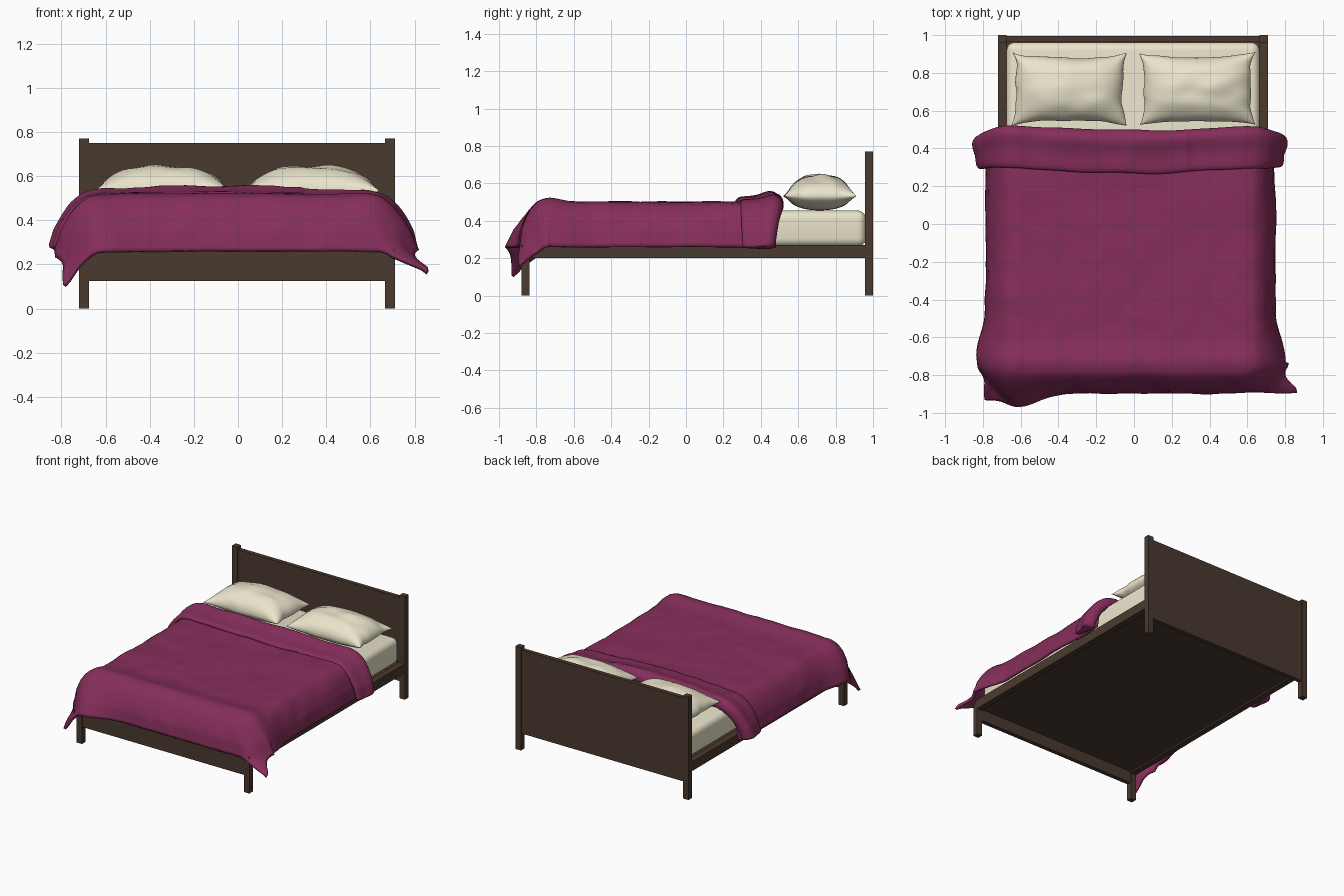
import bpy, bmesh, math
from mathutils import Vector, noise

if "Cube" in bpy.data.objects:
    bpy.data.objects.remove(bpy.data.objects["Cube"])


def material(name, rgb):
    m = bpy.data.materials.new(name)
    m.diffuse_color = (*rgb, 1)
    m.use_nodes = True
    m.node_tree.nodes["Principled BSDF"].inputs["Base Color"].default_value = m.diffuse_color
    return m


WOOD = material("dark_wood", (0.068, 0.042, 0.028))
LINEN = material("cream_linen", (0.83, 0.78, 0.60))
CLOTH = material("plum_cloth", (0.24, 0.028, 0.105))


def add_object(name, bm, mat, smooth=None):
    me = bpy.data.meshes.new(name)
    bm.to_mesh(me)
    bm.free()
    ob = bpy.data.objects.new(name, me)
    bpy.context.collection.objects.link(ob)
    me.materials.append(mat)
    if smooth:
        bpy.ops.object.select_all(action='DESELECT')
        ob.select_set(True)
        bpy.context.view_layer.objects.active = ob
        bpy.ops.object.shade_smooth_by_angle(angle=math.radians(smooth))
    return ob


def box(name, x, y, z, mat=WOOD, bevel=0):
    bm = bmesh.new()
    bmesh.ops.create_cube(bm, size=1)
    for v in bm.verts:
        v.co = [(a[0] + a[1]) / 2 + c * (a[1] - a[0]) for a, c in zip((x, y, z), v.co)]
    if bevel:
        bmesh.ops.bevel(bm, geom=bm.edges[:], offset=bevel, segments=5, profile=0.5, affect='EDGES')
    return add_object(name, bm, mat, 40 if bevel else None)


def grid(nu, nv, fn, wrap=False):
    """Quad sheet from fn(i/nu, j/nv); wrap closes the second direction."""
    bm = bmesh.new()
    rows = nv if wrap else nv + 1
    vs = [[bm.verts.new(fn(i / nu, j / nv)) for j in range(rows)] for i in range(nu + 1)]
    for i in range(nu):
        for j in range(nv):
            k = (j + 1) % rows
            bm.faces.new((vs[i][j], vs[i + 1][j], vs[i + 1][k], vs[i][k]))
    if wrap:
        bm.faces.new(vs[0])
        bm.faces.new(vs[nu][::-1])
        bmesh.ops.recalc_face_normals(bm, faces=bm.faces[:])
    return bm


# Bed frame
for side, x0, x1 in (("left", -0.72, -0.675), ("right", 0.665, 0.71)):
    box(f"{side}_head_post", (x0, x1), (0.957, 1.0), (0, 0.77))
    box(f"{side}_front_leg", (x0, x1), (-0.88, -0.838), (0, 0.27))
    box(f"{side}_side_rail", (x0, x1), (-0.838, 0.957), (0.2, 0.27))
box("headboard_panel", (-0.675, 0.665), (0.963, 0.994), (0.125, 0.75))
box("foot_rail", (-0.675, 0.665), (-0.875, -0.843), (0.125, 0.27))
box("base_board", (-0.675, 0.665), (-0.843, 0.963), (0.212, 0.262))

# Mattress
box("mattress", (-0.675, 0.665), (-0.842, 0.962), (0.262, 0.455), LINEN, 0.045)


# Pillows: two bulging sheets with pinched, pointed corners
def pillow(name, cx, seed):
    def surface(top):
        def fn(a, b):
            u, v = -math.cos(a * math.pi), -math.cos(b * math.pi)
            x = u * (0.305 - 0.025 * (1 - v ** 4))
            y = v * (0.192 - 0.022 * (1 - u ** 4))
            w = noise.noise((u * 2.5 + seed, v * 2.5, seed))
            edge = max(abs(u), abs(v)) ** 4
            bulge = (max(0, 1 - abs(u) ** 2.4) * max(0, 1 - abs(v) ** 2.2)) ** 0.5
            z = 0.532 + bulge * (0.115 + 0.012 * w if top else -0.076)
            return (cx + x + 0.012 * w * edge, 0.715 + y + 0.012 * w * edge, z)
        return fn
    bm = grid(32, 26, surface(True))
    lower = grid(32, 26, surface(False))
    me = bpy.data.meshes.new("tmp")
    lower.to_mesh(me)
    lower.free()
    me.flip_normals()
    bm.from_mesh(me)
    bpy.data.meshes.remove(me)
    bmesh.ops.remove_doubles(bm, verts=bm.verts[:], dist=0.0005)
    add_object(name, bm, LINEN, 60)


pillow("left_pillow", -0.342, 1.3)
pillow("right_pillow", 0.335, 5.7)

# Drape of a flat cloth over the bed: excess length -> (outward, drop)
L, R, F = -0.61, 0.58, -0.73
CURVE = ((0, 0, 0), (.06, .058, .012), (.11, .1, .045), (.16, .13, .09), (.22, .155, .15),
         (.31, .17, .25), (.36, .2, .29), (.44, .24, .345), (.6, .3, .45))


def bell(x, c, w):
    return math.exp(-((x - c) / w) ** 2)


def drape(s, t, h=0.0):
    ex = s - min(max(s, L), R)
    ey = min(t - F, 0)
    d = math.hypot(ex, ey)
    for (a, o0, p0), (b, o1, p1) in zip(CURVE, CURVE[1:]):
        if d <= b:
            k = (d - a) / (b - a)
            out, drop = o0 + k * (o1 - o0), p0 + k * (p1 - p0)
            break
    n = Vector((ex, ey, 0)) / d if d > 1e-6 else Vector((0, 0, 0))
    ang = min(d / 0.16, 1) * 1.3
    p = Vector((s - ex, t - ey, 0.5 - drop)) + n * out
    # soft quilt wrinkles plus puff at the foot edge
    h += 0.008 * noise.noise((s * 4, t * 4, 2)) + 0.004 * noise.noise((s * 11, t * 9, 7))
    h += 0.022 * bell(t, -0.74, 0.09)
    p += n * h * math.sin(ang) + Vector((0, 0, h * math.cos(ang)))
    # flaring hems at the foot corners
    k = min(d / 0.3, 1.3) ** 2
    if ex > 0:
        p.x += k * (0.035 * bell(t, -0.68, 0.14) + 0.05 * bell(t, -1.03, 0.18))
    if ex < 0:
        p.x -= k * (0.035 * bell(t, -0.66, 0.12) + 0.01)
    if ey < 0:
        p.y -= k * (0.07 * bell(s, -0.62, 0.16) + 0.02 * bell(s, -0.92, 0.12))
        p.z -= k * 0.035 * bell(s, -0.92, 0.14)
        p.x += k * 0.02 * bell(s, 0.88, 0.12)
    return p


def cover(a, b):
    s = L - 0.3 + a * (R - L + 0.6)
    t = F - 0.3 + b * (0.48 - F + 0.3)
    return drape(s, t)


blanket = add_object("blanket", grid(90, 90, cover), CLOTH, 70)
mod = blanket.modifiers.new("thickness", 'SOLIDIFY')
mod.thickness = 0.018
mod.offset = -1

# Turned-down fold: closed section (y, height over blanket) swept across the bed
FOLD = ((.272, -.012), (.266, .012), (.285, .026), (.34, .027), (.39, .036), (.43, .052), (.46, .052),
        (.485, .036), (.5, .005), (.495, -.03), (.46, -.04), (.4, -.02), (.33, -.015))


def fold(a, b):
    y, h = FOLD[round(b * len(FOLD)) % len(FOLD)]
    s = L - 0.3 + a * (R - L + 0.6)
    e = max(L - s, s - R, 0)
    h += 0.012 * noise.noise((s * 3.5, y * 8, 4)) * (h > 0)
    p = drape(s, y, h)
    p.y += 0.025 * min(abs(s) / 0.6, 1) ** 2 + 0.01 * noise.noise((s * 4, y * 3, 9))
    p.y -= 0.22 * max(e - 0.08, 0) * (y > 0.38)
    p.x += math.copysign(0.12 * max(e - 0.06, 0), s)
    if s > 0.3:
        p.z -= 0.01
    return p


fold_ob = add_object("blanket_fold", grid(90, len(FOLD), fold, wrap=True), CLOTH, 70)
sub = fold_ob.modifiers.new("smooth", 'SUBSURF')
sub.levels = sub.render_levels = 1
